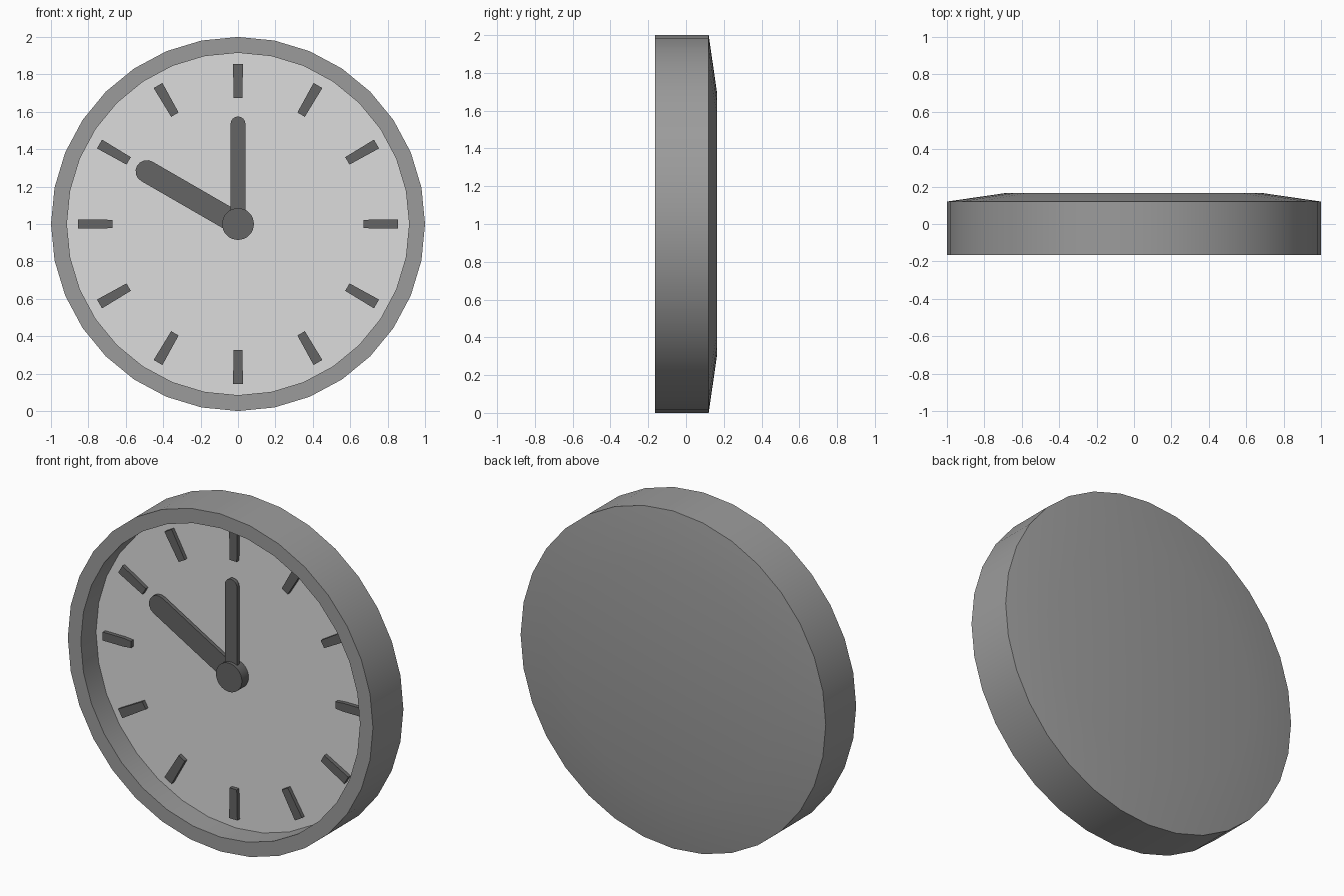
import bpy, bmesh, math

if "Cube" in bpy.data.objects:
    bpy.data.objects.remove(bpy.data.objects["Cube"])

CZ = 1.0      # height of the clock centre
SIDES = 32


def material(name, v):
    m = bpy.data.materials.new(name)
    m.diffuse_color = (v, v, v, 1)
    m.use_nodes = True
    m.node_tree.nodes["Principled BSDF"].inputs["Base Color"].default_value = m.diffuse_color
    return m


case_grey = material("case grey", 0.33)
dial_grey = material("dial light grey", 0.72)
dark_grey = material("hand dark grey", 0.13)


def finish(name, bm, mat, smooth=True):
    bmesh.ops.recalc_face_normals(bm, faces=bm.faces)
    me = bpy.data.meshes.new(name)
    bm.to_mesh(me)
    bm.free()
    me.materials.append(mat)
    ob = bpy.data.objects.new(name, me)
    bpy.context.collection.objects.link(ob)
    if smooth:
        bpy.ops.object.select_all(action='DESELECT')
        ob.select_set(True)
        bpy.context.view_layer.objects.active = ob
        bpy.ops.object.shade_smooth_by_angle(angle=math.radians(30))
    return ob


def circle(r, n):
    return [(r * math.sin(2 * math.pi * i / n), r * math.cos(2 * math.pi * i / n))
            for i in range(n)]


def prism(name, pts, front, back, mat, clock_angle=0, smooth=True):
    """Extrude an outline, drawn pointing at twelve, along y and turn it clockwise."""
    c, s = math.cos(clock_angle), math.sin(clock_angle)
    pts = [(x * c + z * s, z * c - x * s) for x, z in pts]
    bm = bmesh.new()
    a = [bm.verts.new((x, front, CZ + z)) for x, z in pts]
    b = [bm.verts.new((x, back, CZ + z)) for x, z in pts]
    bm.faces.new(a)
    bm.faces.new(b[::-1])
    for i in range(len(pts)):
        j = (i + 1) % len(pts)
        bm.faces.new((a[i], b[i], b[j], a[j]))
    return finish(name, bm, mat, smooth)


# Case: lathed ring with a recessed front and a shallow bevelled back
bm = bmesh.new()
profile = [(0.915, -0.02), (0.915, -0.165), (1.0, -0.165), (1.0, 0.12), (0.69, 0.165)]
rings = [[bm.verts.new((x, y, CZ + z)) for x, z in circle(r, SIDES)] for r, y in profile]
for a, b in zip(rings, rings[1:]):
    for i in range(SIDES):
        j = (i + 1) % SIDES
        bm.faces.new((a[i], a[j], b[j], b[i]))
bm.faces.new(rings[-1])
finish("case", bm, case_grey)

# Dial: flat disc closing the recess
bm = bmesh.new()
bm.faces.new([bm.verts.new((x, -0.022, CZ + z)) for x, z in circle(0.915, SIDES)][::-1])
dial = finish("dial", bm, dial_grey, False)
if dial.data.polygons[0].normal.y > 0:
    dial.data.flip_normals()

# Hour marks: a small step at the inner end of three and nine
plain = [(-0.023, 0.675), (-0.027, 0.855), (0.027, 0.855), (0.023, 0.675)]
stepped = [(-0.02, 0.67), (-0.025, 0.72), (-0.025, 0.855),
           (0.025, 0.855), (0.025, 0.72), (0.02, 0.67)]
for h in range(12):
    prism(f"hour_mark_{h + 1}", stepped if h in (2, 8) else plain,
          -0.045, -0.02, dark_grey, math.radians(30 * (h + 1)), False)


# Hands: bars with a rounded tip
def hand(name, length, half, front, back, angle):
    tip = [(-half * math.cos(t * math.pi / 8), length + half * math.sin(t * math.pi / 8))
           for t in range(9)]
    prism(name, [(-half, 0)] + tip + [(half, 0)], front, back, dark_grey, angle)


hand("upright_hand", 0.535, 0.04, -0.066, -0.044, 0)
hand("slanted_hand", 0.563, 0.06, -0.052, -0.03, math.radians(-60))

# Hub: pin holding the hands
prism("hub", circle(0.085, SIDES), -0.085, -0.02, dark_grey)
